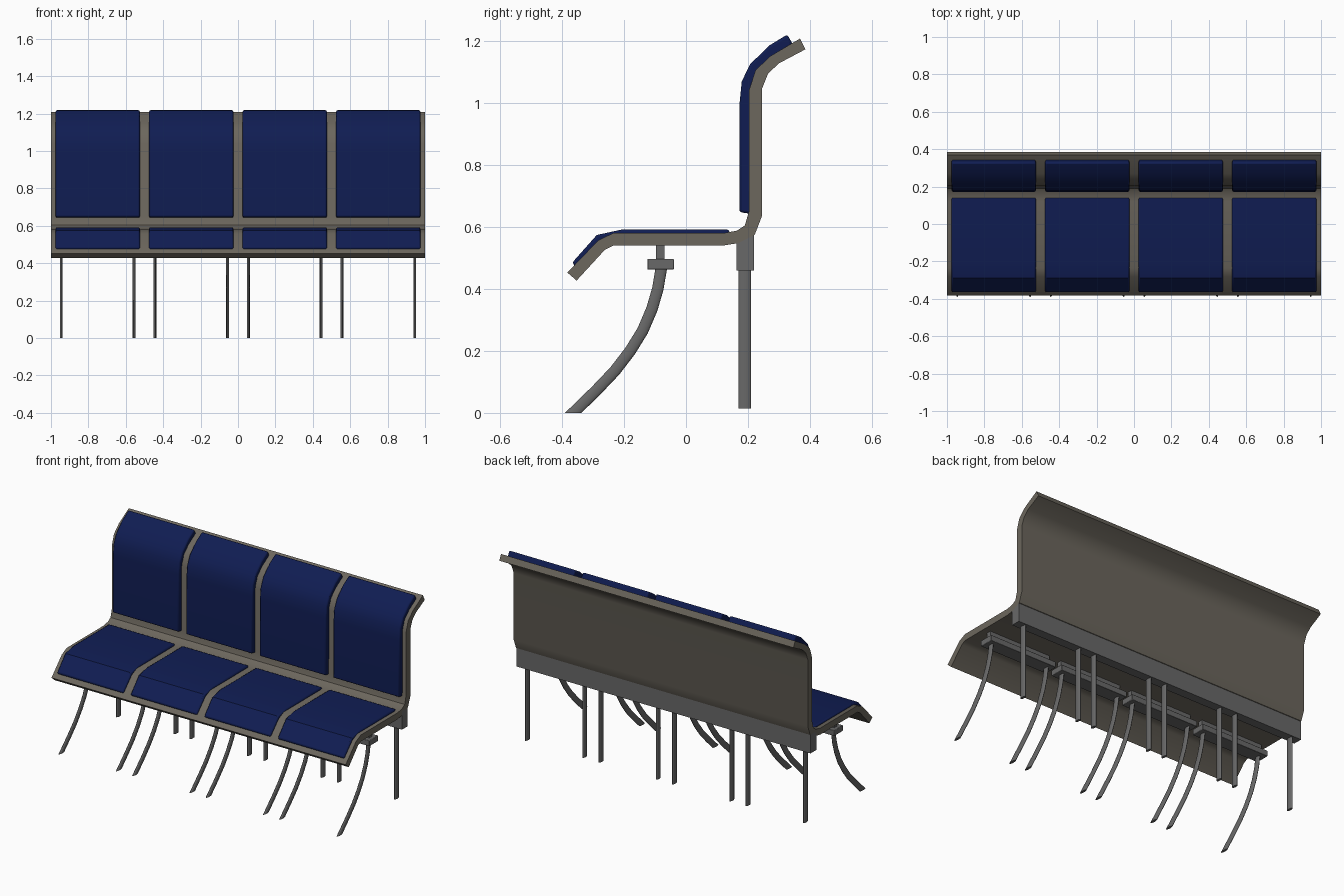
import bpy, bmesh, math
from mathutils import Vector

if "Cube" in bpy.data.objects:
    bpy.data.objects.remove(bpy.data.objects["Cube"])


def material(name, rgb):
    m = bpy.data.materials.new(name)
    m.diffuse_color = (*rgb, 1)
    m.use_nodes = True
    m.node_tree.nodes["Principled BSDF"].inputs["Base Color"].default_value = m.diffuse_color
    return m


TAUPE = material("taupe shell", (0.15, 0.135, 0.11))
NAVY = material("navy fabric", (0.005, 0.012, 0.085))
STEEL = material("dark steel", (0.14, 0.14, 0.14))


def finish(name, bm, mat, bevel=0.0, angle=35):
    bmesh.ops.recalc_face_normals(bm, faces=bm.faces[:])
    me = bpy.data.meshes.new(name)
    bm.to_mesh(me)
    bm.free()
    ob = bpy.data.objects.new(name, me)
    bpy.context.collection.objects.link(ob)
    me.materials.append(mat)
    if bevel:
        b = ob.modifiers.new("soft edges", 'BEVEL')
        b.width, b.segments = bevel, 2
        b.limit_method, b.angle_limit = 'ANGLE', math.radians(50)
    bpy.ops.object.select_all(action='DESELECT')
    ob.select_set(True)
    bpy.context.view_layer.objects.active = ob
    bpy.ops.object.shade_smooth_by_angle(angle=math.radians(angle))
    return ob


def slab(name, upper, lower, x0, x1, mat, bevel=0.0):
    """Bent sheet between two matching (y, z) lines, spanning x0..x1."""
    bm = bmesh.new()
    rings = [[bm.verts.new((x, y, z)) for x, (y, z) in
              ((x0, u), (x1, u), (x1, l), (x0, l))] for u, l in zip(upper, lower)]
    for a, b in zip(rings, rings[1:]):
        for i in range(4):
            bm.faces.new((a[i], a[(i + 1) % 4], b[(i + 1) % 4], b[i]))
    bm.faces.new(rings[0])
    bm.faces.new(rings[-1])
    return finish(name, bm, mat, bevel)


def tube(name, path, x, rx, ry, mat, sides=16):
    """Flattened tube along a (y, z) path, ends cut level."""
    bm = bmesh.new()
    rings = []
    for i, p in enumerate(path):
        a, b = Vector(path[max(i - 1, 0)]), Vector(path[min(i + 1, len(path) - 1)])
        t = (b - a).normalized()
        n = Vector((t.y, -t.x))
        if i in (0, len(path) - 1):
            n = Vector((1 / n.x, 0))
        ring = []
        for k in range(sides):
            w = 2 * math.pi * k / sides
            q = Vector(p) + n * ry * math.sin(w)
            ring.append(bm.verts.new((x + rx * math.cos(w), q.x, q.y)))
        rings.append(ring)
    for a, b in zip(rings, rings[1:]):
        for k in range(sides):
            j = (k + 1) % sides
            bm.faces.new((a[k], a[j], b[j], b[k]))
    bm.faces.new(rings[0])
    bm.faces.new(rings[-1])
    return finish(name, bm, mat)


def box(name, x0, x1, y0, y1, z0, z1, mat, bevel=0.0):
    return slab(name, [(y0, z1), (y1, z1)], [(y0, z0), (y1, z0)], x0, x1, mat, bevel)


# side profiles (y, z)
shell_top = [(-0.383, 0.453), (-0.283, 0.557), (-0.235, 0.58), (0.12, 0.58), (0.165, 0.588),
             (0.19, 0.605), (0.203, 0.65), (0.203, 1.04), (0.224, 1.105), (0.27, 1.15), (0.368, 1.208)]
shell_bottom = [(-0.353, 0.427), (-0.262, 0.526), (-0.235, 0.54), (0.12, 0.54), (0.17, 0.548),
                (0.222, 0.575), (0.245, 0.635), (0.245, 1.045), (0.265, 1.095), (0.30, 1.128), (0.385, 1.173)]
seat_top = [(-0.367, 0.485), (-0.288, 0.574), (-0.21, 0.591), (0.14, 0.591)]
seat_low = [(-0.355, 0.468), (-0.272, 0.556), (-0.21, 0.57), (0.14, 0.57)]
back_front = [(0.172, 0.648), (0.173, 1.0), (0.18, 1.07), (0.207, 1.125), (0.268, 1.185), (0.327, 1.221)]
back_rear = [(0.21, 0.642), (0.213, 1.0), (0.215, 1.06), (0.24, 1.11), (0.285, 1.15), (0.345, 1.188)]
front_leg = [(-0.08, 0.465), (-0.091, 0.40), (-0.11, 0.335), (-0.14, 0.265), (-0.18, 0.20),
             (-0.23, 0.135), (-0.29, 0.072), (-0.364, 0.0)]

for i in range(4):
    c = -0.75 + 0.5 * i
    slab("seat_shell", shell_top, shell_bottom, c - 0.25, c + 0.25, TAUPE)
    slab("seat_cushion", seat_top, seat_low, c - 0.225, c + 0.225, NAVY, 0.007)
    slab("back_cushion", back_front, back_rear, c - 0.225, c + 0.225, NAVY, 0.008)
    # under-seat supports
    box("rear_beam", c - 0.25, c + 0.25, 0.163, 0.219, 0.46, 0.575, STEEL)
    box("front_beam", c - 0.23, c + 0.23, -0.125, -0.039, 0.462, 0.497, STEEL, 0.003)
    box("front_beam_spacer", c - 0.21, c + 0.21, -0.097, -0.069, 0.49, 0.545, STEEL)
    # legs
    for s in (-1, 1):
        x = c + s * 0.195
        tube("front_leg", front_leg, x, 0.008, 0.0185, STEEL)
        tube("rear_leg", [(0.19, 0.47), (0.19, 0.014)], x, 0.008, 0.0205, STEEL)
